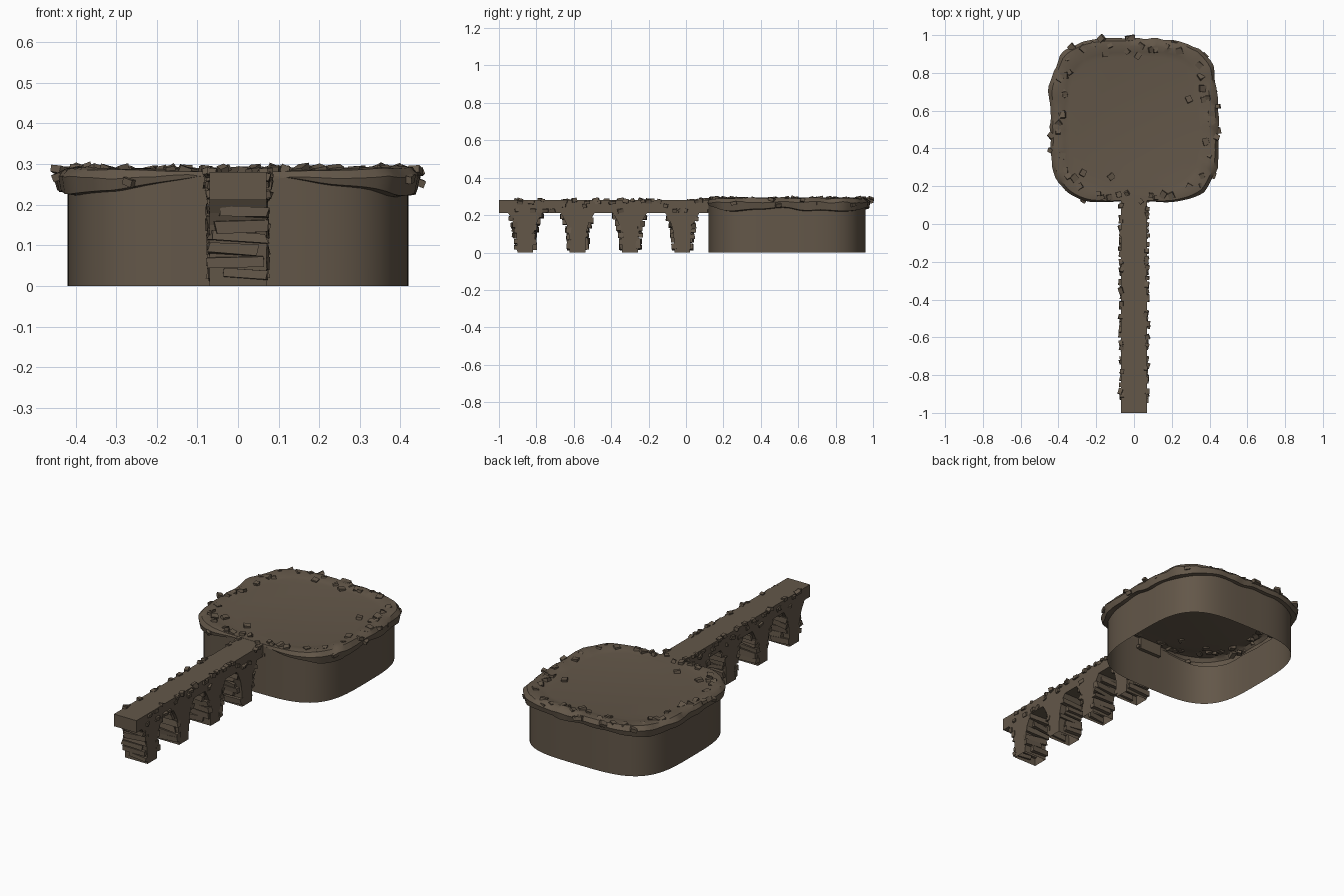
import bpy, bmesh, math, random
from mathutils import Vector, Matrix, Euler, noise

if "Cube" in bpy.data.objects:
    bpy.data.objects.remove(bpy.data.objects["Cube"])

random.seed(11)
CY, HALF = 0.54, 0.42          # island centre (y) and half width

stone_mat = bpy.data.materials.new("brown stone")
stone_mat.diffuse_color = (0.125, 0.095, 0.066, 1)
stone_mat.use_nodes = True
stone_mat.node_tree.nodes["Principled BSDF"].inputs["Base Color"].default_value = stone_mat.diffuse_color


def finish(name, bm, smooth=None):
    bmesh.ops.recalc_face_normals(bm, faces=bm.faces[:])
    me = bpy.data.meshes.new(name)
    bm.to_mesh(me)
    bm.free()
    me.materials.append(stone_mat)
    ob = bpy.data.objects.new(name, me)
    bpy.context.collection.objects.link(ob)
    if smooth:
        bpy.ops.object.select_all(action='DESELECT')
        ob.select_set(True)
        bpy.context.view_layer.objects.active = ob
        bpy.ops.object.shade_smooth_by_angle(angle=math.radians(smooth))
    return ob


def add_block(bm, pos, size, rot=(0, 0, 0), jitter=0.12):
    """Box with slightly irregular corners."""
    m = Matrix.Translation(pos) @ Euler(rot).to_matrix().to_4x4()
    res = bmesh.ops.create_cube(bm, size=1)
    for v in res["verts"]:
        v.co = m @ Vector(c * s * (1 + random.uniform(-jitter, jitter))
                          for c, s in zip(v.co, size))


def outline(a, n=3.6):
    """Unit rounded-square point at angle a."""
    c, s = math.cos(a), math.sin(a)
    r = (abs(c) ** n + abs(s) ** n) ** (-1 / n)
    return r * c, r * s


def lump(a, seed, freq=4.0):
    """Looping noise in 0..1 around the island."""
    p = Vector((math.cos(a) * freq, math.sin(a) * freq, seed))
    return max(0, min(1, 0.5 + 0.8 * noise.noise(p)))


def front_fade(a):
    """0 where the bridge lands, 1 away from it."""
    d = abs((a + math.pi / 2 + math.pi) % (2 * math.pi) - math.pi)
    return max(0, min(1, (d - 0.2) / 0.45))


# Island: hollow wall, overhanging lumpy rim and flat top
SEG = 112
bm = bmesh.new()
rings = []
for k in range(8):
    ring = []
    for i in range(SEG):
        a = 2 * math.pi * i / SEG
        x, y = outline(a)
        f = front_fade(a)
        big, small = lump(a, 3.1), lump(a, 8.7, 9)
        out = f * (0.008 + 0.022 * big + 0.012 * small)
        low = 0.272 - f * (0.025 + 0.028 * lump(a, 5.5, 3))
        d, z = [(0, 0),
                (0, low),
                (out * 0.75, low + 0.003 * f),
                (out, 0.262 + 0.012 * small),
                (out * 0.55 - 0.004, 0.281 + f * 0.014 * big),
                (-0.02, 0.281 + f * (0.006 + 0.010 * small)),
                (-0.045 - 0.015 * big, 0.280 + f * 0.003),
                (-0.075, 0.279)][k]
        ring.append(bm.verts.new((x * (HALF + d), CY + y * (HALF + d), z)))
    rings.append(ring)
for r0, r1 in zip(rings, rings[1:]):
    for i in range(SEG):
        j = (i + 1) % SEG
        bm.faces.new((r0[i], r0[j], r1[j], r1[i]))
bm.faces.new(rings[-1])
finish("island", bm, 35)

# Loose stones set into the island rim
bm = bmesh.new()
for i in range(64):
    a = 2 * math.pi * (i + random.uniform(-0.4, 0.4)) / 64
    x, y = outline(a)
    f = front_fade(a)
    r = HALF + random.uniform(-0.05, 0.012 + 0.015 * f)
    z = 0.286 if r < HALF - 0.01 else random.uniform(0.255, 0.286)
    s = random.uniform(0.02, 0.034)
    add_block(bm, (x * r, CY + y * r, z), (s * 1.1, s, 0.018),
              (random.uniform(-.4, .4), random.uniform(-.4, .4), random.uniform(0, 3)))
for x, y in [(-.37, .69), (-.38, .36), (.29, .66), (-.12, .25), (.02, .89),
             (-.15, .9), (-.27, .27), (.37, .66)]:
    add_block(bm, (x, y, 0.282), (0.034, 0.03, 0.018), (.15, .1, random.uniform(0, 3)))
add_block(bm, (-0.02, 0.982, 0.275), (0.05, 0.032, 0.02), (.2, .1, .2), 0.05)
finish("rim_stones", bm)

# Bridge deck
bm = bmesh.new()
add_block(bm, (0, -0.43, 0.246), (0.14, 1.14, 0.068), jitter=0)
finish("bridge_deck", bm)

# Piers: flared profile swept across the bridge, open at the base
PROFILE = [(0.042, 0), (0.044, 0.06), (0.048, 0.11), (0.058, 0.15),
           (0.072, 0.18), (0.092, 0.2125)]


def pier_half(z):
    for (w0, z0), (w1, z1) in zip(PROFILE, PROFILE[1:]):
        if z <= z1:
            return w0 + (w1 - w0) * (z - z0) / (z1 - z0)
    return PROFILE[-1][0]


for n, py in enumerate((-0.86, -0.58, -0.30, -0.02)):
    bm = bmesh.new()
    loops = [[bm.verts.new((sx * 0.07, py + sy * w, z))
              for sx, sy in ((-1, -1), (1, -1), (1, 1), (-1, 1))] for w, z in PROFILE]
    for l0, l1 in zip(loops, loops[1:]):
        for i in range(4):
            j = (i + 1) % 4
            bm.faces.new((l0[i], l0[j], l1[j], l1[i]))
    finish("pier_%d" % (n + 1), bm)

    # Rough stone courses on both arch faces
    bm = bmesh.new()
    for side in (-1, 1):
        z = 0.03
        while z < 0.2:
            h = random.uniform(0.02, 0.032)
            w = random.uniform(0.10, 0.145)
            x = random.choice((-1, 1)) * (0.146 - w) / 2
            y = py + side * (pier_half(z) - 0.002 + random.uniform(0, 0.008))
            add_block(bm, (x, y, z), (w, 0.026, h),
                      (random.uniform(-.15, .15), random.uniform(-.08, .08),
                       random.uniform(-.09, .09)))
            z += h * random.uniform(0.95, 1.3)
    finish("pier_courses_%d" % (n + 1), bm)

# Small stones along both edges of the deck
bm = bmesh.new()
for side in (-1, 1):
    for i in range(30):
        y = -0.93 + 1.06 * (i + random.uniform(0, 1)) / 30
        z = random.choice((0.28, 0.275, 0.268, 0.25, 0.225))
        s = random.uniform(0.018, 0.034)
        add_block(bm, (side * random.uniform(0.062, 0.073), y, z),
                  (0.022, s, random.uniform(0.014, 0.022)),
                  (random.uniform(-.3, .3), random.uniform(-.3, .3), random.uniform(-.3, .3)))
finish("deck_edge_stones", bm)
